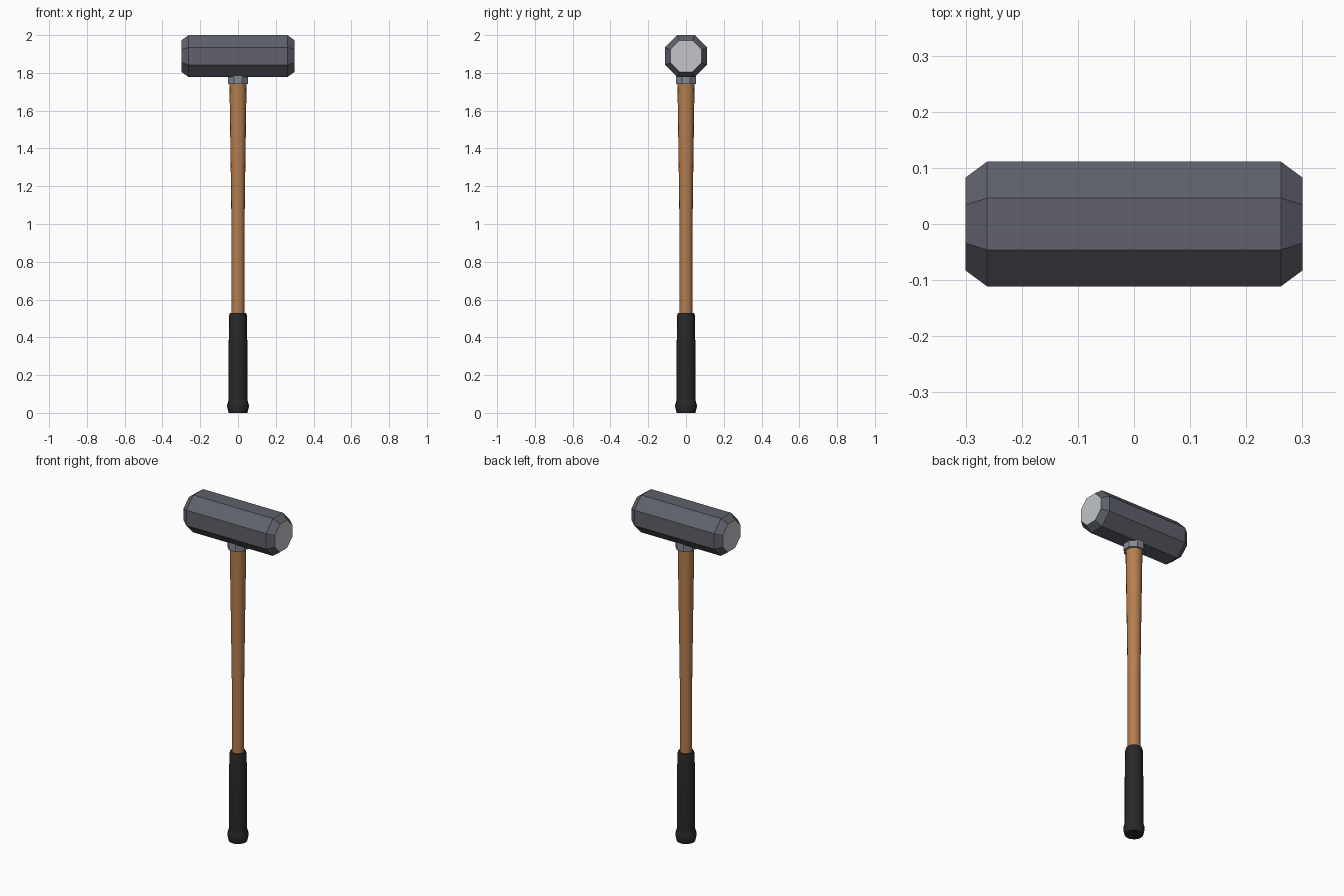
import bpy, bmesh, math

if "Cube" in bpy.data.objects:
    bpy.data.objects.remove(bpy.data.objects["Cube"])


def material(name, rgb):
    m = bpy.data.materials.new(name)
    m.diffuse_color = (*rgb, 1.0)
    m.use_nodes = True
    m.node_tree.nodes["Principled BSDF"].inputs["Base Color"].default_value = m.diffuse_color
    return m


steel = material("dark steel", (0.115, 0.12, 0.148))
bright = material("polished steel", (0.54, 0.56, 0.58))
collar_grey = material("collar grey", (0.23, 0.25, 0.29))
wood = material("wood", (0.47, 0.21, 0.078))
rubber = material("black rubber", (0.021, 0.021, 0.022))


def lathe(name, profile, sides, mats, smooth=True, phase=0.0):
    """Sweep (radius, height) points around z and cap both ends."""
    bm = bmesh.new()
    rings = []
    for r, z in profile:
        angles = [phase + 2 * math.pi * i / sides for i in range(sides)]
        rings.append([bm.verts.new((r * math.cos(a), r * math.sin(a), z)) for a in angles])
    for low, high in zip(rings, rings[1:]):
        for i in range(sides):
            j = (i + 1) % sides
            bm.faces.new((low[i], low[j], high[j], high[i]))
    bm.faces.new(rings[0][::-1])
    bm.faces.new(rings[-1])
    mesh = bpy.data.meshes.new(name)
    bm.to_mesh(mesh)
    bm.free()
    for m in mats:
        mesh.materials.append(m)
    obj = bpy.data.objects.new(name, mesh)
    bpy.context.collection.objects.link(obj)
    if smooth:
        bpy.ops.object.select_all(action='DESELECT')
        obj.select_set(True)
        bpy.context.view_layer.objects.active = obj
        bpy.ops.object.shade_smooth_by_angle(angle=math.radians(35))
    return obj


eighth = math.pi / 8
to_corner = 1 / math.cos(eighth)   # flat half-width to corner radius

# Octagonal head with chamfered ends, laid along x
body, tip = 0.111 * to_corner, 0.083 * to_corner
head = lathe("hammer_head",
             [(tip, -0.30), (body, -0.262), (body, 0.262), (tip, 0.30)],
             8, [steel, bright], smooth=False, phase=eighth)
for f in head.data.polygons:          # polished striking faces
    if abs(f.normal.z) > 0.99:
        f.material_index = 1
head.rotation_euler = (0, math.pi / 2, 0)
head.location = (0, 0, 1.889)

# Octagonal collar under the head
c = 0.054 * to_corner
lathe("collar", [(c, 1.74), (c, 1.80)], 8, [collar_grey], smooth=False, phase=eighth)

# Tapered wooden handle
lathe("handle", [(0.034, 0.45), (0.034, 0.95), (0.038, 1.25), (0.046, 1.80)],
      16, [wood])

# Rubber grip with a softened upper rim
lathe("grip", [(0.050, 0.05), (0.050, 0.32), (0.047, 0.515), (0.043, 0.53)],
      16, [rubber])

# Flared end knob
lathe("end_knob", [(0.050, 0.0), (0.057, 0.03), (0.057, 0.045), (0.049, 0.07)],
      16, [rubber])
